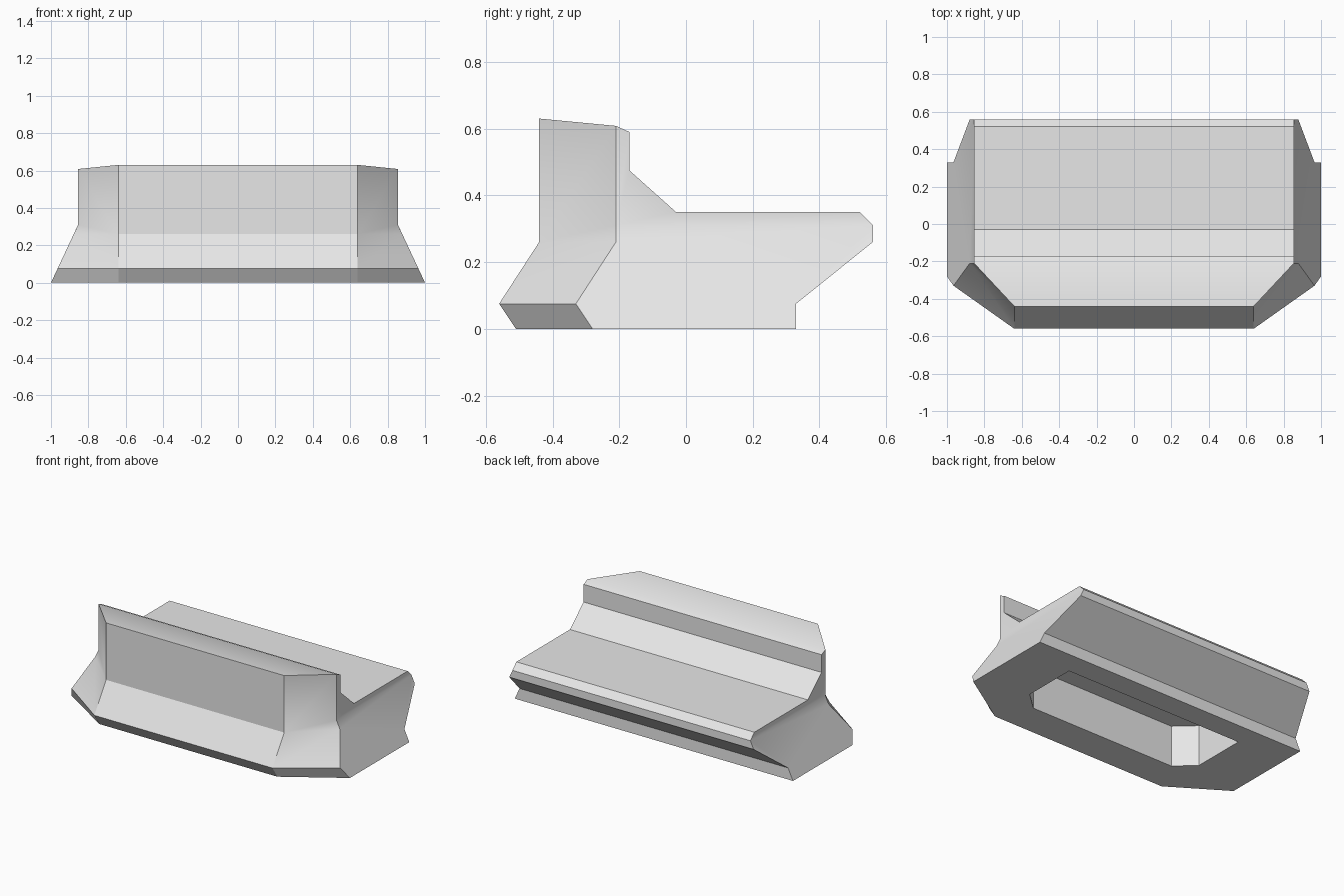
import bpy, bmesh, math

cube = bpy.data.objects.get("Cube")
if cube:
    bpy.data.objects.remove(cube, do_unlink=True)

grey = bpy.data.materials.new("plain_grey")
grey.use_nodes = True
colour = (0.8, 0.8, 0.8, 1)
grey.diffuse_color = colour
grey.node_tree.nodes["Principled BSDF"].inputs["Base Color"].default_value = colour

bm = bmesh.new()


def pair(x, y, z):
    """Right and left vertex, mirrored across the middle."""
    return bm.verts.new((-x, y, z)), bm.verts.new((x, y, z))


def end_x(z):
    """Half width: flared below, upright above."""
    return max(0.855, 1 - 0.468 * z)


def span(a, b):
    """Face running across the block between two mirrored pairs."""
    bm.faces.new((a[0], a[1], b[1], b[0]))


def both(*pairs):
    """The same face on both ends."""
    for side in (0, 1):
        bm.faces.new([p[side] for p in pairs])


# Front edge, chamfered corner and rear profile, from (y, z)
front = [pair(0.64, y, z) for y, z in
         ((-0.51, 0), (-0.56, 0.075), (-0.44, 0.26), (-0.44, 0.63))]
corner = [pair(end_x(z), y, z) for y, z in
          ((-0.28, 0), (-0.33, 0.075), (-0.21, 0.26), (-0.21, 0.31), (-0.21, 0.608))]
rear = [pair(end_x(z), y, z) for y, z in
        ((-0.17, 0.59), (-0.17, 0.475), (-0.03, 0.35), (0.52, 0.35),
         (0.56, 0.31), (0.56, 0.26), (0.33, 0.075), (0.33, 0))]

# Front faces and chamfers
for i in range(3):
    span(front[i], front[i + 1])
for i in range(2):
    both(front[i], corner[i], corner[i + 1], front[i + 1])
both(front[2], corner[2], corner[3])
both(front[2], corner[3], corner[4], front[3])

# Top of the upright wall, ledge and back
span(front[3], corner[4])
span(corner[4], rear[0])
for a, b in zip(rear, rear[1:]):
    span(a, b)

# End faces: flared foot and upright part
both(*corner[:4], *rear[4:])
both(corner[3], corner[4], *rear[:5])

# Underside ring and recess
outer = [front[0], corner[0], rear[7]]
plan = ((0.53, -0.29), (0.65, -0.18), (0.65, 0.18))
rim = [pair(x, y, 0) for x, y in plan]
roof = [pair(x, y, 0.27) for x, y in plan]
for low, high in ((outer, rim), (rim, roof)):
    for i in range(2):
        both(low[i], low[i + 1], high[i + 1], high[i])
    for i in (0, 2):
        bm.faces.new((low[i][0], low[i][1], high[i][1], high[i][0]))
bm.faces.new([p[0] for p in roof] + [p[1] for p in reversed(roof)])

bmesh.ops.recalc_face_normals(bm, faces=bm.faces[:])
mesh = bpy.data.meshes.new("ledge_block")
bm.to_mesh(mesh)
bm.free()
mesh.materials.append(grey)
block = bpy.data.objects.new("ledge_block", mesh)
bpy.context.collection.objects.link(block)

# Smooth shading with sharp edges kept
bpy.ops.object.select_all(action="DESELECT")
block.select_set(True)
bpy.context.view_layer.objects.active = block
bpy.ops.object.shade_smooth_by_angle(angle=math.radians(30))
